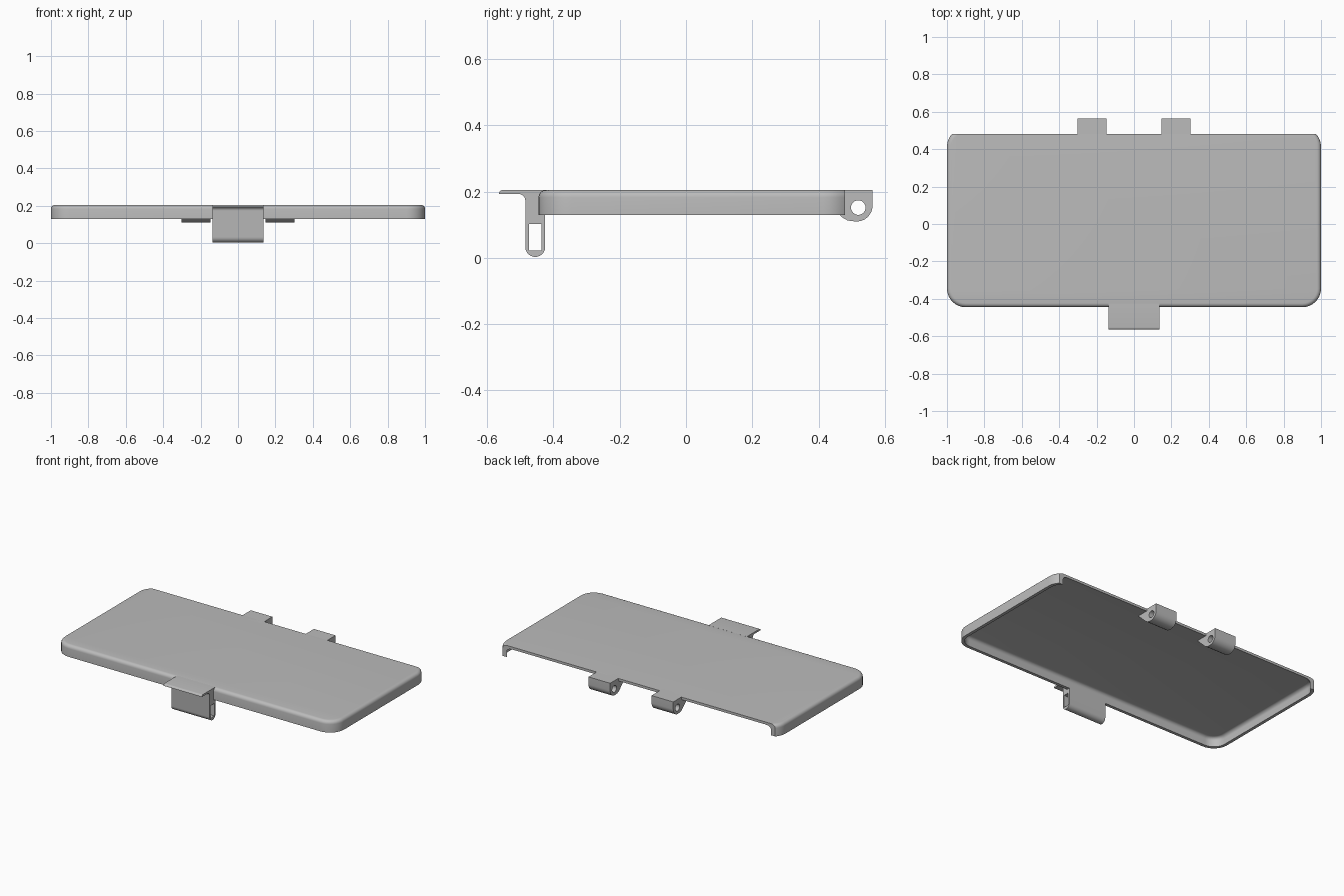
import bpy, bmesh
from math import sin, cos, pi, radians
from mathutils import Vector, Matrix

cube = bpy.data.objects.get("Cube")
if cube:
    bpy.data.objects.remove(cube, do_unlink=True)

TOP, RIM = 0.205, 0.13
FRONT, BACK, CUT = -0.445, 0.513, 0.48

grey = bpy.data.materials.new("plain grey")
grey.use_nodes = True
grey.diffuse_color = (0.5, 0.5, 0.5, 1)
grey.node_tree.nodes["Principled BSDF"].inputs["Base Color"].default_value = (0.5, 0.5, 0.5, 1)


def arc(cx, cy, r, start, end, steps=8):
    return [(cx + r * cos(radians(start + (end - start) * i / steps)),
             cy + r * sin(radians(start + (end - start) * i / steps))) for i in range(steps + 1)]


def finish(bm, name):
    bmesh.ops.recalc_face_normals(bm, faces=bm.faces)
    mesh = bpy.data.meshes.new(name)
    bm.to_mesh(mesh)
    bm.free()
    mesh.materials.clear()
    mesh.materials.append(grey)
    obj = bpy.data.objects.new(name, mesh)
    bpy.context.collection.objects.link(obj)
    bpy.ops.object.select_all(action='DESELECT')
    obj.select_set(True)
    bpy.context.view_layer.objects.active = obj
    bpy.ops.object.shade_smooth_by_angle(angle=radians(35))
    return obj


def outline(inset, radius=0.1):
    """Rounded rectangle of the lid, shrunk by inset."""
    x, r = 1 - radius, radius - inset
    y0, y1 = FRONT + radius, BACK - radius
    return (arc(x, y1, r, 0, 90) + arc(-x, y1, r, 90, 180)
            + arc(-x, y0, r, 180, 270) + arc(x, y0, r, 270, 360))


def lid():
    # Rings run from the top, over the outer fillet, round the rim and up inside
    wall, plate, fillet = 0.02, 0.014, 0.022
    bends = [i * pi / 10 for i in range(6)]
    steps = [(fillet * (1 - sin(a)), TOP - fillet * (1 - cos(a))) for a in bends]
    steps += [(0, RIM), (wall, RIM)]
    steps += [(wall + fillet * (1 - sin(a)), TOP - plate - fillet * (1 - cos(a))) for a in reversed(bends)]
    bm = bmesh.new()
    rings = [[bm.verts.new((x, y, z)) for x, y in outline(inset)] for inset, z in steps]
    n = len(rings[0])
    for a, b in zip(rings, rings[1:]):
        for i in range(n):
            j = (i + 1) % n
            bm.faces.new((a[i], a[j], b[j], b[i]))
    bm.faces.new(rings[0])
    bm.faces.new(rings[-1])
    # Slice off the back wall and close the cut
    cut = bmesh.ops.bisect_plane(bm, geom=bm.verts[:] + bm.edges[:] + bm.faces[:],
                                 plane_co=(0, CUT, 0), plane_no=(0, 1, 0), clear_outer=True)
    edges = [e for e in cut["geom_cut"] if isinstance(e, bmesh.types.BMEdge)]
    bmesh.ops.holes_fill(bm, edges=edges, sides=0)
    finish(bm, "lid_shell")


def side_profile(name, loops, x0, x1):
    """Extrude a side profile (y, z), with optional holes, from x0 to x1."""
    curve = bpy.data.curves.new(name + "_profile", 'CURVE')
    curve.dimensions = '2D'
    curve.fill_mode = 'BOTH'
    curve.extrude = (x1 - x0) / 2
    for loop in loops:
        spline = curve.splines.new('POLY')
        spline.points.add(len(loop) - 1)
        for point, (y, z) in zip(spline.points, loop):
            point.co = (y, z, 0, 1)
        spline.use_cyclic_u = True
    helper = bpy.data.objects.new(name + "_helper", curve)
    bpy.context.collection.objects.link(helper)
    bpy.context.view_layer.update()
    mesh = bpy.data.meshes.new_from_object(helper.evaluated_get(bpy.context.evaluated_depsgraph_get()))
    bpy.data.objects.remove(helper, do_unlink=True)
    bm = bmesh.new()
    bm.from_mesh(mesh)
    bpy.data.meshes.remove(mesh)
    bmesh.ops.remove_doubles(bm, verts=bm.verts, dist=0.0002)
    # Profile axes become y and z, the extrusion becomes x
    turn = Matrix(((0, 0, 1), (1, 0, 0), (0, 1, 0))).to_4x4()
    bm.transform(Matrix.Translation(Vector(((x0 + x1) / 2, 0, 0))) @ turn)
    finish(bm, name)


lid()

# Hinge lugs with a pin hole, sloping back under the plate
lug = ([(0.45, TOP), (0.45, 0.196), (0.395, 0.196), (0.463, 0.13), (0.475, 0.12), (0.488, 0.113)]
       + arc(0.515, 0.158, 0.048, 265, 360) + [(0.563, TOP)])
pin_hole = arc(0.52, 0.152, 0.022, 0, 345, 23)
side_profile("left_hinge_lug", [lug, pin_hole], 0.148, 0.303)
side_profile("right_hinge_lug", [lug, pin_hole], -0.303, -0.148)

# Front latch: finger lip, stem and slotted round foot
latch = ([(-0.425, TOP)] + arc(-0.553, TOP - 0.012, 0.012, 90, 180, 5)
         + arc(-0.505, 0.173, 0.02, 90, 0, 6)
         + arc(-0.455, 0.033, 0.03, 180, 360, 12))
slot = [(-0.474, 0.022), (-0.436, 0.022), (-0.436, 0.103), (-0.474, 0.103)]
side_profile("front_latch", [latch, slot], -0.137, 0.137)
